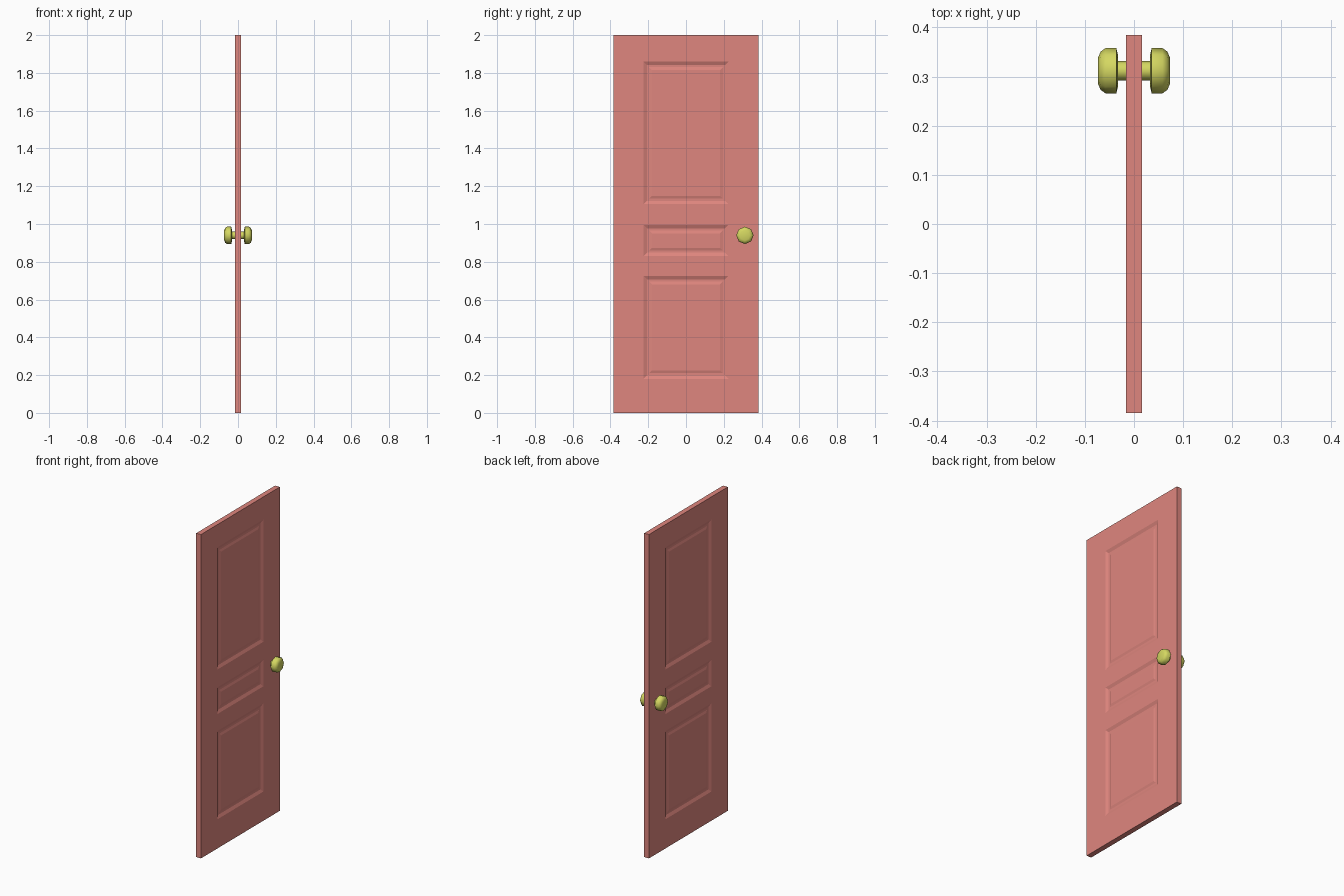
import bpy, bmesh, math
from mathutils import Vector, Matrix

if "Cube" in bpy.data.objects:
    bpy.data.objects.remove(bpy.data.objects["Cube"])

HALF_T, HALF_W, HEIGHT = 0.016, 0.385, 2.0
PANEL_Y = 0.225
PANELS_Z = [(0.18, 0.725), (0.83, 0.995), (1.105, 1.86)]


def material(name, color):
    m = bpy.data.materials.new(name)
    m.diffuse_color = color
    m.use_nodes = True
    m.node_tree.nodes["Principled BSDF"].inputs["Base Color"].default_value = m.diffuse_color
    return m


def finish(bm, name, mat):
    bmesh.ops.recalc_face_normals(bm, faces=bm.faces)
    me = bpy.data.meshes.new(name)
    bm.to_mesh(me)
    bm.free()
    me.materials.append(mat)
    ob = bpy.data.objects.new(name, me)
    bpy.context.collection.objects.link(ob)
    return ob


red = material("red_paint", (0.74, 0.24, 0.21, 1))
brass = material("brass", (0.66, 0.68, 0.12, 1))

# Door slab, cut along the panel borders
bm = bmesh.new()
bmesh.ops.create_cube(bm, size=1)
bmesh.ops.scale(bm, vec=(2 * HALF_T, 2 * HALF_W, HEIGHT), verts=bm.verts)
bmesh.ops.translate(bm, vec=(0, 0, HEIGHT / 2), verts=bm.verts)
cuts = [((0, y, 0), (0, 1, 0)) for y in (-PANEL_Y, PANEL_Y)]
cuts += [((0, 0, z), (0, 0, 1)) for pair in PANELS_Z for z in pair]
for co, no in cuts:
    bmesh.ops.bisect_plane(bm, geom=bm.verts[:] + bm.edges[:] + bm.faces[:],
                           plane_co=co, plane_no=no)
bm.normal_update()

# Recessed moulding and raised field on both faces
panels = []
for f in bm.faces:
    c = f.calc_center_median()
    if abs(f.normal.x) > 0.9 and abs(c.y) < PANEL_Y and any(a < c.z < b for a, b in PANELS_Z):
        panels.append(f)
for width, depth in ((0.018, -0.008), (0.012, 0), (0.014, 0.004)):
    bmesh.ops.inset_individual(bm, faces=panels, thickness=width, depth=depth,
                               use_even_offset=True)
finish(bm, "door_panel", red)

# Turned knobs, one per side: (distance from door centre, radius)
PROFILE = [(0.012, 0.02), (0.034, 0.02), (0.033, 0.034), (0.036, 0.046),
           (0.058, 0.046), (0.068, 0.039), (0.073, 0.027), (0.071, 0.0)]
for side, name in ((1, "knob_right"), (-1, "knob_left")):
    bm = bmesh.new()
    vs = [bm.verts.new((x * side, 0, r)) for x, r in PROFILE]
    es = [bm.edges.new(p) for p in zip(vs, vs[1:])]
    bmesh.ops.spin(bm, geom=vs + es, cent=(0, 0, 0), axis=(1, 0, 0),
                   angle=math.tau, steps=8)
    bmesh.ops.remove_doubles(bm, verts=bm.verts, dist=1e-5)
    bmesh.ops.translate(bm, vec=(0, 0.312, 0.94), verts=bm.verts)
    knob = finish(bm, name, brass)
    bpy.ops.object.select_all(action='DESELECT')
    knob.select_set(True)
    bpy.context.view_layer.objects.active = knob
    bpy.ops.object.shade_smooth_by_angle(angle=math.radians(50))
